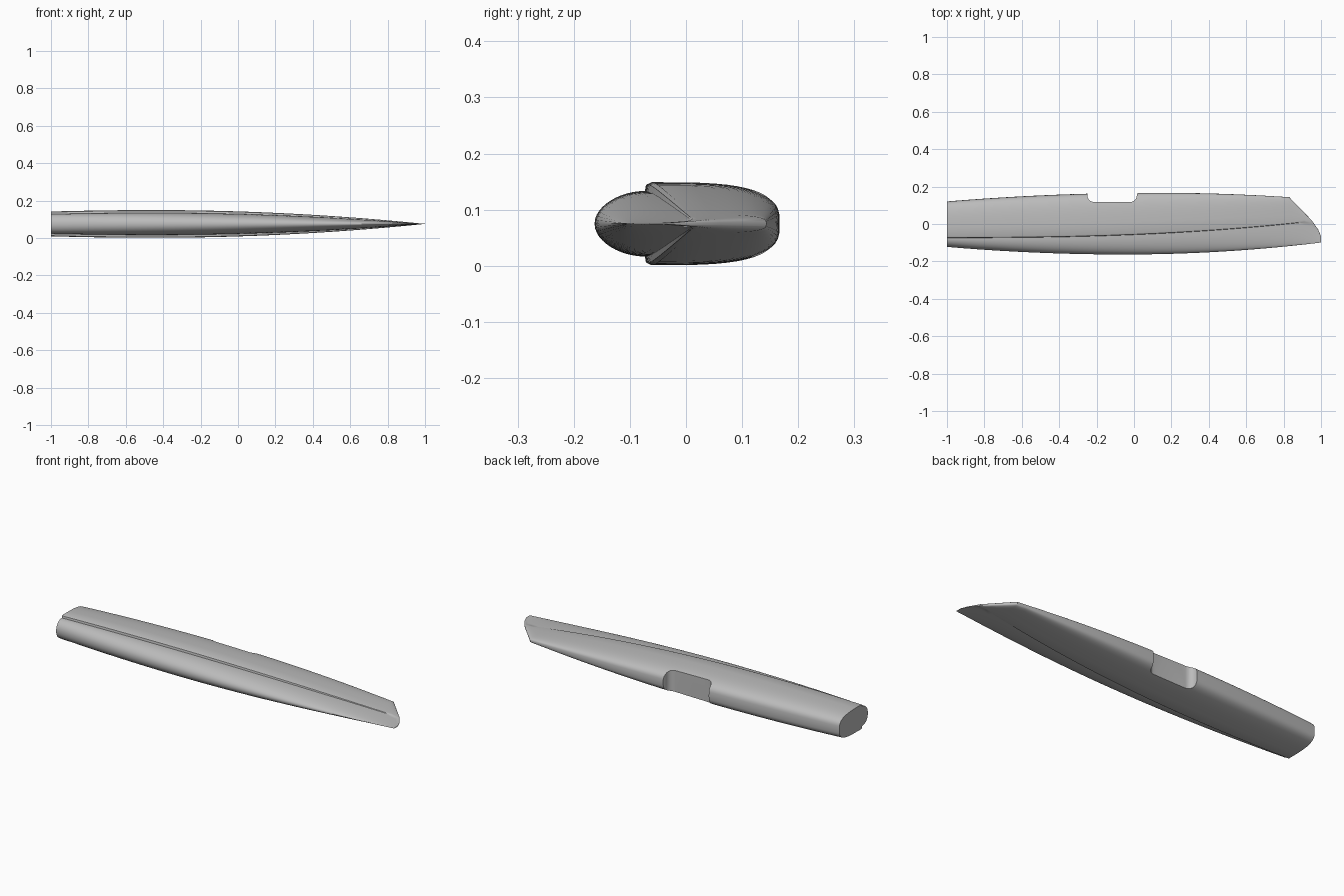
import bpy, bmesh, math

cube = bpy.data.objects.get("Cube")
if cube:
    bpy.data.objects.remove(cube)

grey = bpy.data.materials.new("plain grey")
grey.use_nodes = True
colour = (0.5, 0.5, 0.5, 1)
grey.diffuse_color = colour
grey.node_tree.nodes["Principled BSDF"].inputs["Base Color"].default_value = colour

MID = 0.075          # height of the mirror plane
TIP = [(0.83, 0.143), (0.95, 0.02), (0.985, -0.03), (1.0, -0.065)]


def front_edge(x):
    d = x + 0.05
    return -0.163 + (0.045 if d < 0 else 0.058) * d * d


def back_edge(x):
    for (xa, ya), (xb, yb) in zip(TIP, TIP[1:]):
        if xa <= x <= xb:
            return ya + (yb - ya) * (x - xa) / (xb - xa)
    d = x - 0.12
    return 0.167 - (0.037 if d < 0 else 0.047) * d * d


def half_thickness(x):
    d = x + 0.45
    h = 0.074 * (1 - (d / 1.45) ** 2) if d > 0 else 0.074 - 0.026 * d * d
    return max(h, 0.0015)


def step_line(x):
    y = -0.068 + 0.088 * ((x + 1) / 1.95) ** 2.5
    return min(y, back_edge(x) - 0.01)


def arc(y0, y1, h, power, n):
    """Superellipse quarter from the crown at y0 to the edge at y1."""
    pts = []
    for i in range(n + 1):
        a = math.pi / 2 * i / n
        u = math.sin(a) ** (2 / power)
        v = max(math.cos(a), 0) ** (2 / power)
        pts.append((y0 + (y1 - y0) * u, h * v))
    return pts


def section(x):
    """Closed ring: thick back part, small step, thinner front part."""
    h, s = half_thickness(x), step_line(x)
    back = arc(s + 0.004, back_edge(x), h, 3.4, 14)[::-1]
    front = arc(s - 0.006, front_edge(x), h * 0.79, 2.1, 12)
    lip = [(s - 0.004, h * 0.95)]
    upper = back + lip + front
    lower = [(y, -z) for y, z in upper[-2:0:-1]]
    return [(x, y, MID + z) for y, z in upper + lower]


def make_object(name, bm):
    bmesh.ops.recalc_face_normals(bm, faces=bm.faces)
    mesh = bpy.data.meshes.new(name)
    bm.to_mesh(mesh)
    bm.free()
    mesh.materials.append(grey)
    obj = bpy.data.objects.new(name, mesh)
    bpy.context.collection.objects.link(obj)
    return obj


# Lofted body
stations = [-1 + 1.83 * i / 36 for i in range(37)]
stations += [0.87, 0.91, 0.95, 0.968, 0.985, 0.993, 1.0]
bm = bmesh.new()
rings = [[bm.verts.new(p) for p in section(x)] for x in stations]
for a, b in zip(rings, rings[1:]):
    for i in range(len(a)):
        j = (i + 1) % len(a)
        bm.faces.new((a[i], a[j], b[j], b[i]))
bm.faces.new(rings[0])
bm.faces.new(rings[-1])
body = make_object("handle_body", bm)


# Notch cutter with rounded inner corners
def corner(cx, cy, r, start):
    return [(cx + r * math.cos(math.radians(start + 15 * i)),
             cy + r * math.sin(math.radians(start + 15 * i))) for i in range(7)]


outline = corner(-0.215, 0.152, 0.034, 180) + corner(-0.019, 0.152, 0.034, 270)
outline += [(0.021, 0.17), (0.021, 0.25), (-0.249, 0.25)]
bm = bmesh.new()
face = bm.faces.new([bm.verts.new((x, y, -0.1)) for x, y in outline])
walls = bmesh.ops.extrude_face_region(bm, geom=[face])["geom"]
top = [v for v in walls if isinstance(v, bmesh.types.BMVert)]
bmesh.ops.translate(bm, verts=top, vec=(0, 0, 0.4))
cutter = make_object("notch_cutter", bm)

cut = body.modifiers.new("notch", "BOOLEAN")
cut.operation = "DIFFERENCE"
cut.solver = "EXACT"
cut.object = cutter
bpy.ops.object.select_all(action="DESELECT")
body.select_set(True)
bpy.context.view_layer.objects.active = body
bpy.ops.object.modifier_apply(modifier=cut.name)
bpy.data.objects.remove(cutter)
bpy.ops.object.shade_smooth_by_angle(angle=math.radians(30))
